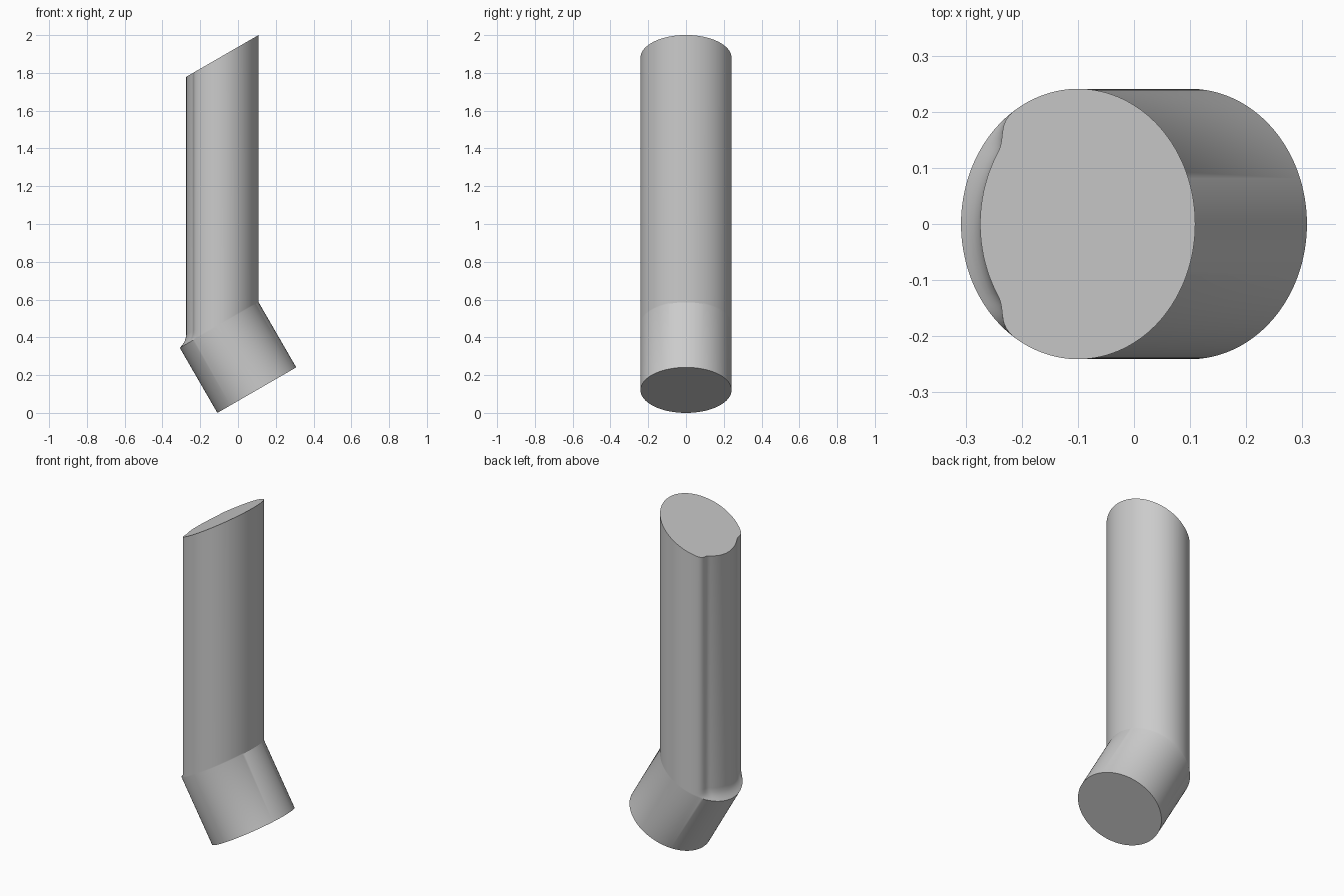
import bpy
import bmesh
from math import sin, cos, tan, pi, radians

if "Cube" in bpy.data.objects:
    bpy.data.objects.remove(bpy.data.objects["Cube"])

RADIUS = 0.241
TILT = radians(30)
HALF_X = RADIUS * cos(TILT)      # the tilted disc seen from above
OFFSET = 0.0995                  # sideways shift of the disc centres
JOINT_Z, TOP_Z = 0.465, 1.88
NOTCH = 0.034
SEGMENTS = 128


def inset(angle):
    """Depth of the shallow recess along the post's right side."""
    if cos(angle) > 0:
        return 0
    t = min(max((0.203 - abs(RADIUS * sin(angle))) / 0.075, 0), 1)
    return NOTCH * t * t * (3 - 2 * t)


def ring(bm, cx, cz, notch=0.0, rise=0.0):
    """Ring cut by the tilted plane through (cx, cz)."""
    verts = []
    for i in range(SEGMENTS):
        a = 2 * pi * i / SEGMENTS
        dx = HALF_X * cos(a) + notch * inset(a)
        verts.append(bm.verts.new((cx + dx, RADIUS * sin(a),
                                   cz + dx * tan(TILT) + rise)))
    return verts


def loft(name, rings, material):
    bm = bmesh.new()
    loops = [ring(bm, *r) for r in rings]
    for low, high in zip(loops, loops[1:]):
        for i in range(SEGMENTS):
            j = (i + 1) % SEGMENTS
            bm.faces.new((low[i], low[j], high[j], high[i]))
    bm.faces.new(loops[0][::-1])
    bm.faces.new(loops[-1])
    bmesh.ops.recalc_face_normals(bm, faces=bm.faces)
    mesh = bpy.data.meshes.new(name)
    bm.to_mesh(mesh)
    bm.free()
    mesh.materials.append(material)
    obj = bpy.data.objects.new(name, mesh)
    bpy.context.collection.objects.link(obj)
    bpy.ops.object.select_all(action='DESELECT')
    obj.select_set(True)
    bpy.context.view_layer.objects.active = obj
    bpy.ops.object.shade_smooth_by_angle(angle=radians(28))
    return obj


grey = bpy.data.materials.new("light grey")
grey.use_nodes = True
colour = (0.6, 0.6, 0.6, 1)
grey.diffuse_color = colour
grey.node_tree.nodes["Principled BSDF"].inputs["Base Color"].default_value = colour

# One solid: tilted round foot, small cove at the joint, recessed upright post
loft("bent_post", [
    (OFFSET, RADIUS * sin(TILT)),
    (-OFFSET, JOINT_Z),
    (-OFFSET, JOINT_Z, 0.35, 0.006),
    (-OFFSET, JOINT_Z, 0.65, 0.015),
    (-OFFSET, JOINT_Z, 0.88, 0.028),
    (-OFFSET, JOINT_Z, 1.0, 0.05),
    (-OFFSET, TOP_Z, 1.0),
], grey)
